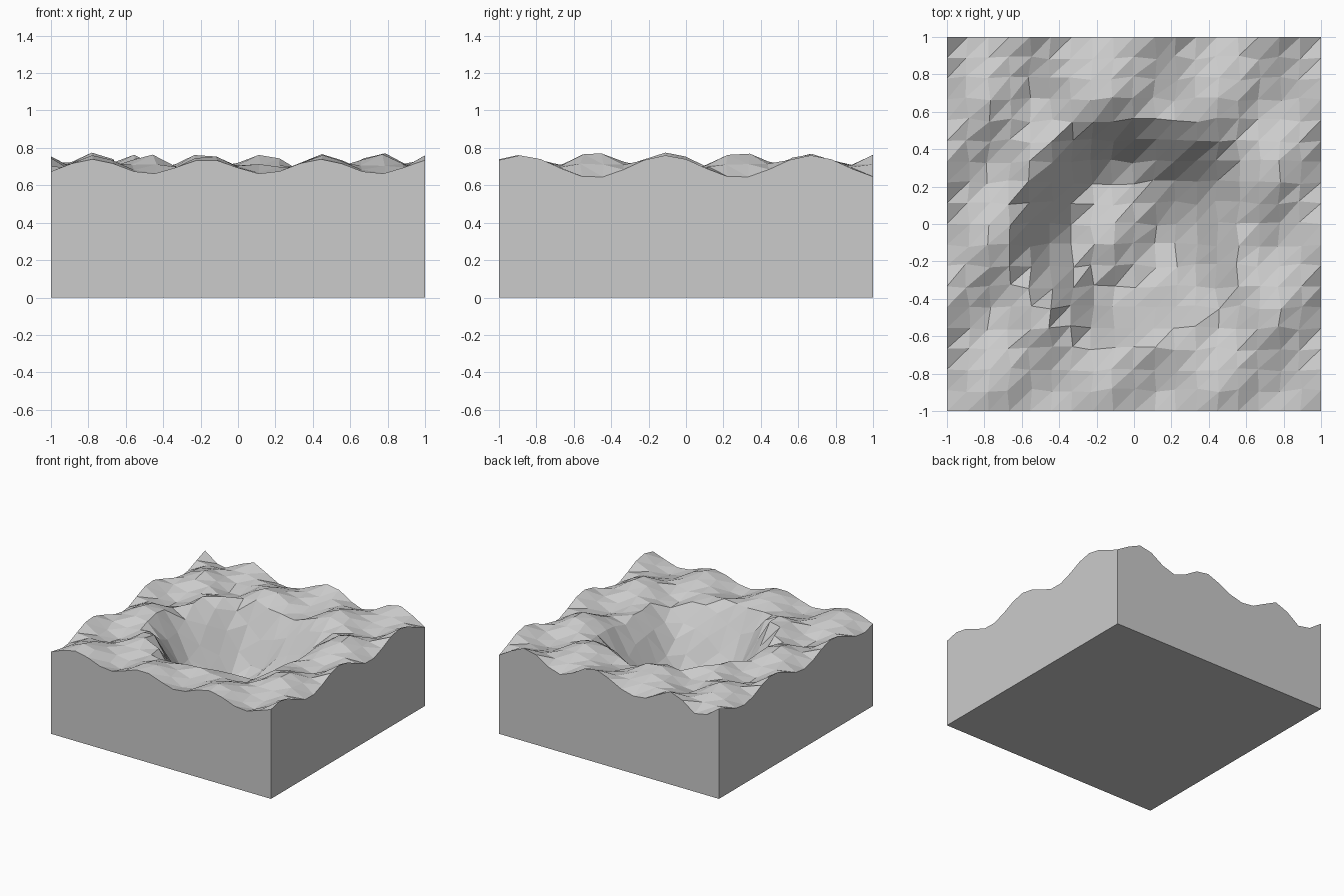
import bpy, bmesh, math, random

if "Cube" in bpy.data.objects:
    bpy.data.objects.remove(bpy.data.objects["Cube"])

random.seed(4)
N = 18              # cells per side
FLOOR_R, RIM_R, DEPTH = 0.33, 0.62, 0.45
CX, CY = -0.01, -0.03   # crater centre


def height(x, y):
    # two crossing ripples, bent a little towards the back left
    bend = max(0.0, min(1.0, (y - 0.5) / 0.4))
    u = x + 0.12 * bend * math.exp(-((x + 0.45) / 0.35) ** 2)
    ripple = 0.041 * math.cos(10.3 * u - 8.1 * y + 0.81)
    ripple += 0.035 * math.cos(10.3 * u + 8.1 * y + 2.40)
    # calmer bands just inside the front and back edges
    if abs(x) < 0.9:
        ripple *= 1 - 0.35 * math.exp(-((abs(y) - 0.8) / 0.12) ** 2)
    # flat-floored crater
    t = (RIM_R - math.hypot(x - CX, y - CY)) / (RIM_R - FLOOR_R)
    return 0.70 + ripple - DEPTH * max(0.0, min(1.0, t))


bm = bmesh.new()

# rippled ground with crater, inner points slightly uneven
grid = []
for j in range(N + 1):
    row = []
    for i in range(N + 1):
        x, y = -1 + 2 * i / N, -1 + 2 * j / N
        if 0 < i < N and 0 < j < N:
            x += random.uniform(-0.012, 0.012)
            y += random.uniform(-0.012, 0.012)
        row.append(bm.verts.new((x, y, height(x, y))))
    grid.append(row)
for j in range(N):
    for i in range(N):
        a, b = grid[j][i], grid[j][i + 1]
        c, d = grid[j + 1][i + 1], grid[j + 1][i]
        bm.faces.new((a, b, c))
        bm.faces.new((a, c, d))

# flat side walls and base
edges = [
    grid[0],
    [r[N] for r in grid],
    grid[N][::-1],
    [r[0] for r in grid][::-1],
]
base = [bm.verts.new((e[0].co.x, e[0].co.y, 0)) for e in edges]
for k, e in enumerate(edges):
    bm.faces.new([base[k], base[(k + 1) % 4]] + e[::-1])
bm.faces.new(base[::-1])
bmesh.ops.recalc_face_normals(bm, faces=bm.faces)

mesh = bpy.data.meshes.new("terrain_block")
bm.to_mesh(mesh)
bm.free()
mat = bpy.data.materials.new("light grey")
mat.diffuse_color = (0.6, 0.6, 0.6, 1)
mat.use_nodes = True
mat.node_tree.nodes["Principled BSDF"].inputs["Base Color"].default_value = mat.diffuse_color
mesh.materials.append(mat)
bpy.context.collection.objects.link(bpy.data.objects.new("terrain_block", mesh))
